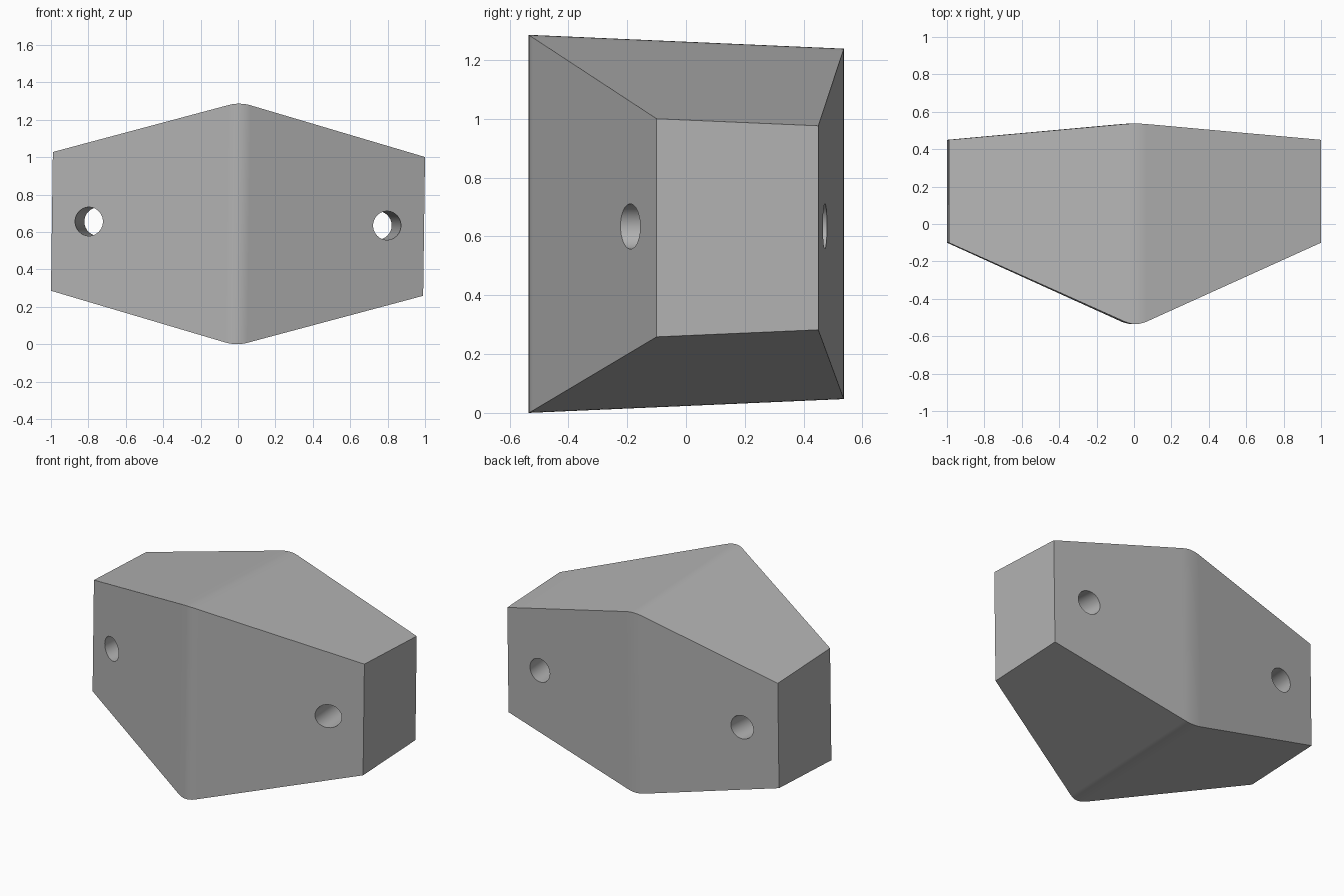
import bpy, bmesh, math
from mathutils import Vector

cube = bpy.data.objects.get("Cube")
if cube:
    bpy.data.objects.remove(cube)

MID_Z = 0.643     # height of the block's centre line
TILT = 0.0135     # slight roll of the whole block about the y axis
RIDGE = 0.06      # half width of the rounded ridge
END = 0.995       # half length of the block

grey = bpy.data.materials.new("plain grey")
grey.use_nodes = True
grey.diffuse_color = (0.45, 0.45, 0.45, 1)
grey.node_tree.nodes["Principled BSDF"].inputs["Base Color"].default_value = grey.diffuse_color


def add_object(name, bm):
    bmesh.ops.recalc_face_normals(bm, faces=bm.faces)
    mesh = bpy.data.meshes.new(name)
    bm.to_mesh(mesh)
    bm.free()
    obj = bpy.data.objects.new(name, mesh)
    bpy.context.collection.objects.link(obj)
    obj.location.z = MID_Z
    obj.rotation_euler.y = TILT
    return obj


def taper(x, peak, end):
    """Straight taper from the ridge to the end, with a rounded crest."""
    slope = (peak - end) / (END - RIDGE / 2)
    a = abs(x)
    if a <= RIDGE:
        return peak - slope * a * a / (2 * RIDGE)
    return peak - slope * (a - RIDGE / 2)


# Block: four-cornered sections along x, joined into a shell
bm = bmesh.new()
steps = 6
stations = [-END] + [RIDGE * (2 * i / steps - 1) for i in range(steps + 1)] + [END]
rings = []
for x in stations:
    front, back = -taper(x, 0.535, 0.10), taper(x, 0.537, 0.45)
    hf, hb = taper(x, 0.643, 0.371), taper(x, 0.596, 0.347)
    corners = [(front, -hf), (back, -hb), (back, hb), (front, hf)]
    rings.append([bm.verts.new((x, y, z)) for y, z in corners])
for a, b in zip(rings, rings[1:]):
    for i in range(4):
        j = (i + 1) % 4
        bm.faces.new((a[i], a[j], b[j], b[i]))
bm.faces.new(rings[0])
bm.faces.new(rings[-1])
block = add_object("block", bm)
block.data.materials.append(grey)

# Bolt holes: one slanted bore near each end
cutters = []
for side, name in ((-1, "right_hole_cutter"), (1, "left_hole_cutter")):
    axis = Vector((-side * 0.08, 1, 0))
    bm = bmesh.new()
    bmesh.ops.create_cone(bm, cap_ends=True, segments=40, radius1=0.077,
                          radius2=0.077, depth=2)
    turn = axis.to_track_quat('Z', 'Y').to_matrix()
    bmesh.ops.rotate(bm, verts=bm.verts, matrix=turn)
    bmesh.ops.translate(bm, verts=bm.verts,
                        vec=Vector((side * 0.797, -0.19, 0.002)) + axis * 0.33)
    cutter = add_object(name, bm)
    cutter.hide_render = True
    cutter.data.materials.append(grey)
    cutters.append(cutter)
    cut = block.modifiers.new(name, 'BOOLEAN')
    cut.operation = 'DIFFERENCE'
    cut.solver = 'EXACT'
    cut.object = cutter

# Bake the cuts and drop the helpers
graph = bpy.context.evaluated_depsgraph_get()
bored = bpy.data.meshes.new_from_object(block.evaluated_get(graph))
block.modifiers.clear()
block.data = bored
for cutter in cutters:
    bpy.data.objects.remove(cutter)

# Smooth the crest and bores, keeping the large faces flat
bpy.ops.object.select_all(action='DESELECT')
block.select_set(True)
bpy.context.view_layer.objects.active = block
bpy.ops.object.shade_smooth_by_angle(angle=math.radians(25))
weighted = block.modifiers.new("flat large faces", 'WEIGHTED_NORMAL')
weighted.keep_sharp = True
